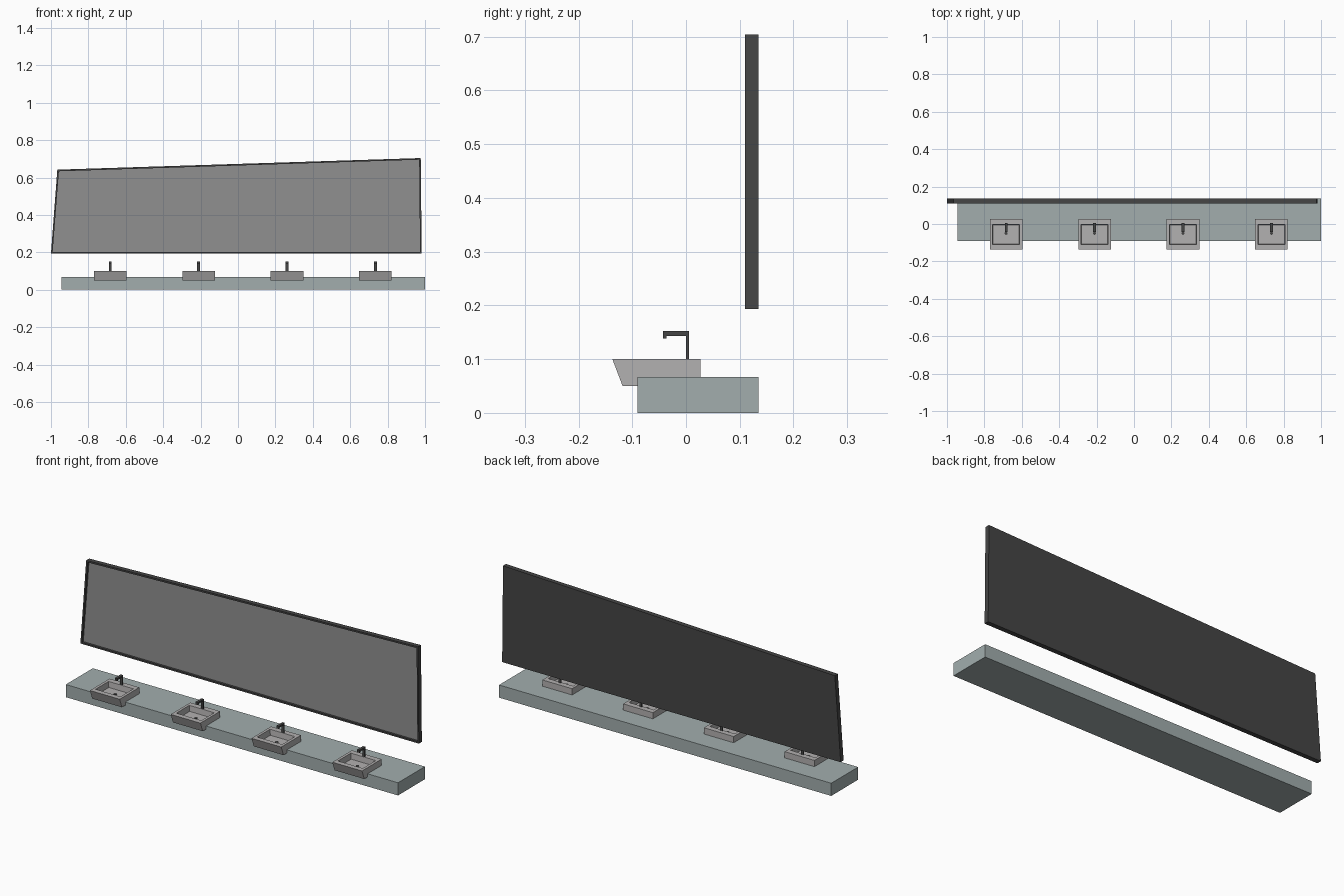
import bpy, bmesh
from mathutils import Vector

if "Cube" in bpy.data.objects:
    bpy.data.objects.remove(bpy.data.objects["Cube"])


def material(name, color):
    m = bpy.data.materials.new(name)
    m.diffuse_color = (*color, 1)
    m.use_nodes = True
    m.node_tree.nodes["Principled BSDF"].inputs["Base Color"].default_value = m.diffuse_color
    return m


STONE = material("grey_green_stone", (0.36, 0.42, 0.42))
CERAMIC = material("light_ceramic", (0.45, 0.44, 0.44))
DARK = material("dark_metal", (0.06, 0.06, 0.06))
GLASS = material("mirror_grey", (0.28, 0.28, 0.28))


def finish(bm, name, mat):
    bmesh.ops.recalc_face_normals(bm, faces=bm.faces)
    me = bpy.data.meshes.new(name)
    bm.to_mesh(me)
    bm.free()
    me.materials.append(mat)
    ob = bpy.data.objects.new(name, me)
    bpy.context.collection.objects.link(ob)
    return ob


def prism(points, offset):
    """Extrude a planar polygon into a solid."""
    bm = bmesh.new()
    face = bm.faces.new([bm.verts.new(p) for p in points])
    ext = bmesh.ops.extrude_face_region(bm, geom=[face], use_keep_orig=True)
    verts = [g for g in ext["geom"] if isinstance(g, bmesh.types.BMVert)]
    bmesh.ops.translate(bm, verts=verts, vec=offset)
    bmesh.ops.recalc_face_normals(bm, faces=bm.faces)
    return bm


def facing(bm, direction):
    return max(bm.faces, key=lambda f: f.normal.dot(Vector(direction)))


# Counter slab
x0, x1, y0, y1 = -0.945, 1.0, -0.09, 0.135
finish(prism([(x0, y0, 0), (x1, y0, 0), (x1, y1, 0), (x0, y1, 0)], (0, 0, 0.067)),
       "counter", STONE)

# Slanted mirror: framed panel with a recessed front
outline = [(-1.0, 0.193), (0.982, 0.193), (0.977, 0.704), (-0.966, 0.642)]
bm = prism([(x, 0.11, z) for x, z in outline], (0, 0.025, 0))
front = facing(bm, (0, -1, 0))
bmesh.ops.inset_region(bm, faces=[front], thickness=0.012)
ext = bmesh.ops.extrude_face_region(bm, geom=[front])
bmesh.ops.translate(bm, vec=(0, 0.013, 0),
                    verts=[g for g in ext["geom"] if isinstance(g, bmesh.types.BMVert)])
if front.is_valid:
    bmesh.ops.delete(bm, geom=[front], context="FACES_ONLY")
glass_points = [f for f in ext["geom"] if isinstance(f, bmesh.types.BMFace)][0]
glass_points = [v.co - Vector((0, 0.001, 0)) for v in glass_points.verts]
finish(bm, "mirror_frame", DARK)
finish(prism(glass_points, (0, 0.001, 0)), "mirror_glass", GLASS)


def sink(x, n):
    # Basin body with sloped front, bowl sunk into the top
    side = [(0.027, 0.05), (0.027, 0.1), (-0.137, 0.1), (-0.118, 0.05)]
    bm = prism([(x - 0.087, y, z) for y, z in side], (0.174, 0, 0))
    top = facing(bm, (0, 0, 1))
    bmesh.ops.inset_region(bm, faces=[top], thickness=0.012)
    for v in top.verts:
        v.co.y = -0.002 if v.co.y > -0.05 else -0.11
        v.co.x = x + (0.073 if v.co.x > x else -0.073)
    ext = bmesh.ops.extrude_face_region(bm, geom=[top])
    for v in [g for g in ext["geom"] if isinstance(g, bmesh.types.BMVert)]:
        v.co.z -= 0.03
        v.co.x = x + (v.co.x - x) * 0.95
        v.co.y = -0.055 + (v.co.y + 0.055) * 0.95
    if top.is_valid:
        bmesh.ops.delete(bm, geom=[top], context="FACES_ONLY")
    finish(bm, f"sink_{n}", CERAMIC)

    # Drain plug
    bm = bmesh.new()
    bmesh.ops.create_cone(bm, cap_ends=True, segments=20, radius1=0.008,
                          radius2=0.008, depth=0.003)
    bmesh.ops.translate(bm, verts=bm.verts, vec=(x, -0.05, 0.071))
    finish(bm, f"drain_{n}", DARK)

    # Square tap with a turned-down spout
    tap = [(0.0, 0.099), (0.006, 0.099), (0.006, 0.152), (-0.043, 0.152),
           (-0.043, 0.138), (-0.036, 0.138), (-0.036, 0.143), (0.0, 0.143)]
    finish(prism([(x - 0.007, y, z) for y, z in tap], (0.014, 0, 0)), f"tap_{n}", DARK)


for i in range(4):
    sink(-0.684 + i * 0.473, i + 1)
